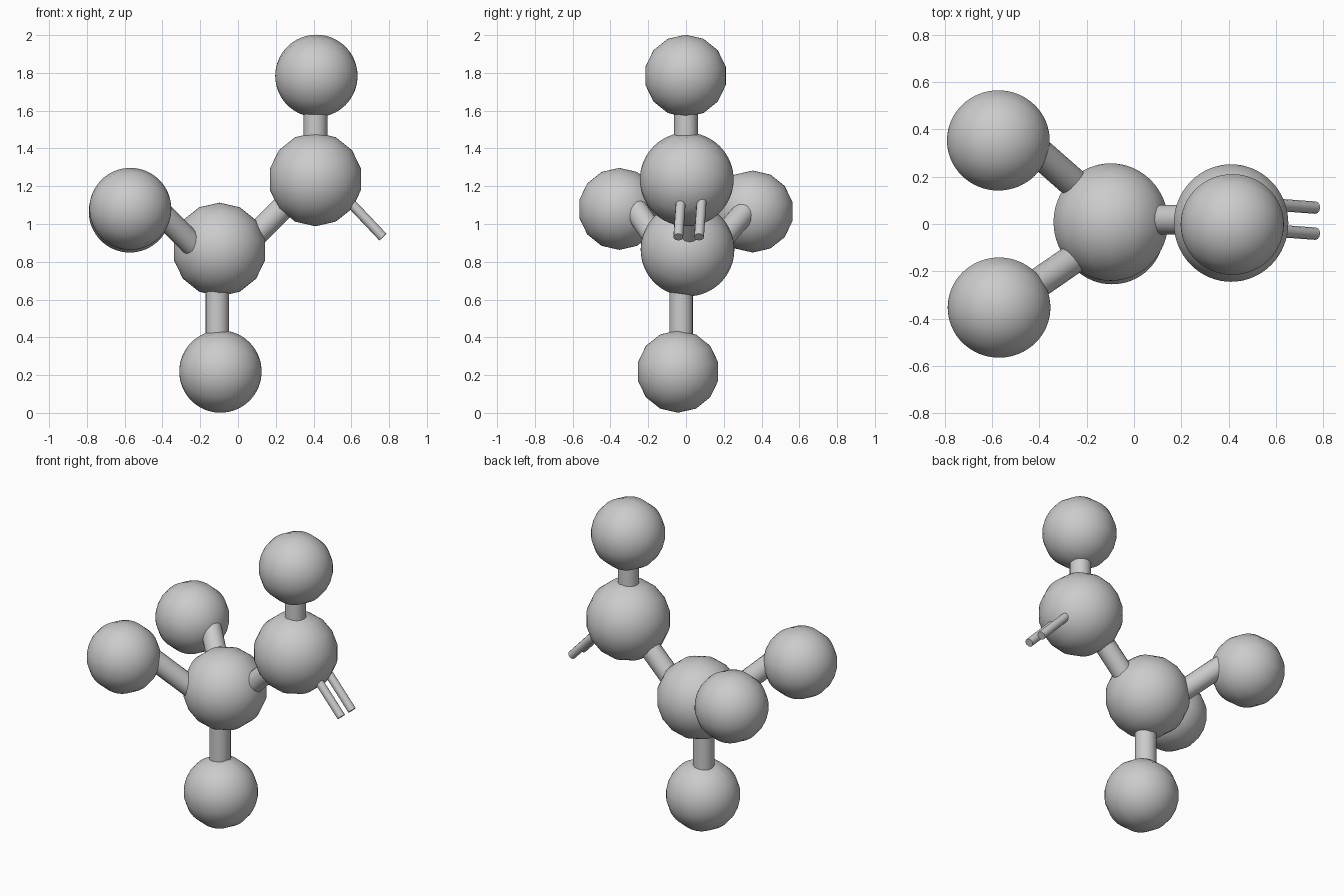
import bpy
from math import pi, radians
from mathutils import Vector

if "Cube" in bpy.data.objects:
    bpy.data.objects.remove(bpy.data.objects["Cube"])


def smooth(obj, name):
    obj.name = name
    bpy.ops.object.shade_smooth_by_angle(angle=radians(40))


def ball(name, loc, radius, rot):
    bpy.ops.mesh.primitive_uv_sphere_add(segments=14, ring_count=32, radius=radius,
                                         location=loc, rotation=rot)
    smooth(bpy.context.object, name)


def rod(name, start, end, radius, sides=16):
    a, b = Vector(start), Vector(end)
    d = b - a
    bpy.ops.mesh.primitive_cylinder_add(vertices=sides, radius=radius, depth=d.length,
                                        location=(a + b) / 2,
                                        rotation=d.to_track_quat('Z', 'Y').to_euler())
    smooth(bpy.context.object, name)


# Large core atoms, faceted around the y axis
core_rot = (pi / 2, 0, 0)
ball("lower_core_atom", (-0.098, 0.008, 0.865), 0.248, core_rot)
ball("upper_core_atom", (0.41, 0.004, 1.236), 0.248, core_rot)

# Small outer atoms, faceted around the x axis
outer_rot = (pi / 2, 0, pi / 2)
ball("top_atom", (0.415, -0.002, 1.784), 0.218, outer_rot)
ball("bottom_atom", (-0.093, -0.042, 0.219), 0.218, outer_rot)
ball("left_front_atom", (-0.57, -0.353, 1.08), 0.217, outer_rot)
ball("left_back_atom", (-0.573, 0.353, 1.066), 0.217, outer_rot)

# Single bonds
rod("top_bond", (0.41, 0, 1.38), (0.41, 0, 1.68), 0.063)
rod("bottom_bond", (-0.11, -0.025, 0.33), (-0.11, -0.025, 0.73), 0.063)
rod("centre_bond", (0.04, 0.018, 0.89), (0.32, 0.018, 1.17), 0.063)
rod("left_front_bond", (-0.48, -0.302, 1.13), (-0.18, -0.095, 0.83), 0.063)
rod("left_back_bond", (-0.48, 0.37, 1.13), (-0.18, 0.107, 0.83), 0.063)

# Open double bond: two thin rods
for name, y in (("double_bond_front", -0.041), ("double_bond_back", 0.069)):
    rod(name, (0.50, y + 0.02, 1.213), (0.767, y, 0.931), 0.026, 12)
